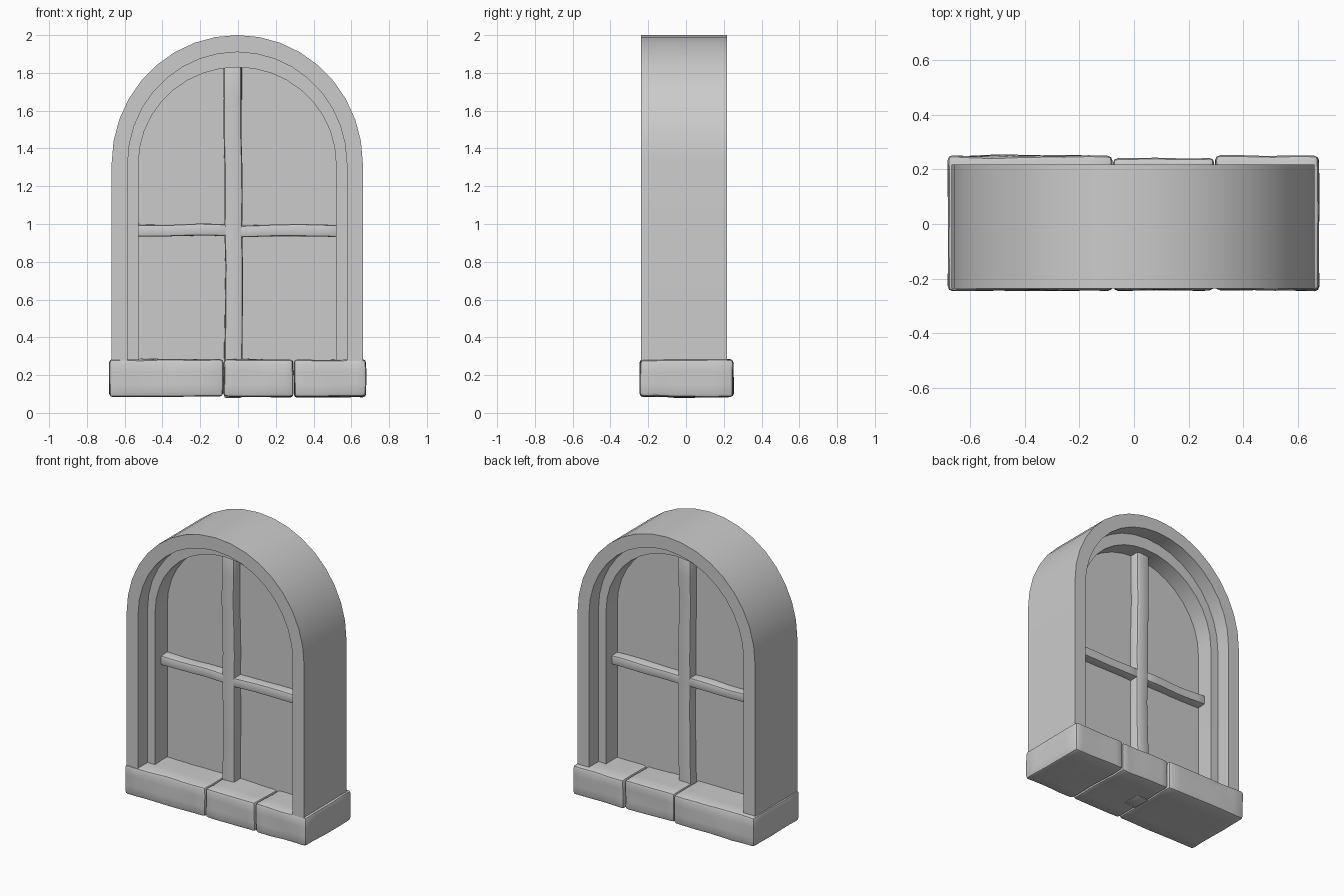
import bpy, bmesh, math
from mathutils import Vector, noise

if "Cube" in bpy.data.objects:
    bpy.data.objects.remove(bpy.data.objects["Cube"])

CX = -0.004      # arch centre line
SPRING = 1.32    # height where the arch starts
FOOT = 0.2       # frame foot, hidden inside the sill


def finish(name, bm, angle=35, bevel=0.0):
    bmesh.ops.recalc_face_normals(bm, faces=bm.faces)
    me = bpy.data.meshes.new(name)
    bm.to_mesh(me)
    bm.free()
    ob = bpy.data.objects.new(name, me)
    bpy.context.collection.objects.link(ob)
    bpy.ops.object.select_all(action='DESELECT')
    ob.select_set(True)
    bpy.context.view_layer.objects.active = ob
    if bevel:
        m = ob.modifiers.new("soft_edges", 'BEVEL')
        m.width = bevel
        m.segments = 2
        m.limit_method = 'ANGLE'
        m.angle_limit = math.radians(50)
        bpy.ops.object.modifier_apply(modifier=m.name)
    bpy.ops.object.shade_smooth_by_angle(angle=math.radians(angle))
    return ob


def arch(half, rise, y, n=18):
    """Points of one arch line, foot to foot."""
    pts = [Vector((CX - half, y, FOOT))]
    for i in range(n + 1):
        a = math.pi * (1 - i / n)
        pts.append(Vector((CX + half * math.cos(a), y, SPRING + rise * math.sin(a))))
    pts.append(Vector((CX + half, y, FOOT)))
    return pts


def rough_box(name, lo, hi, cuts, amount, freq, bevel):
    """Hand-cut block: box with slices along each axis, gently warped."""
    bm = bmesh.new()
    bmesh.ops.create_cube(bm, size=1)
    lo, hi = Vector(lo), Vector(hi)
    for v in bm.verts:
        v.co = Vector([lo[i] + (v.co[i] + 0.5) * (hi[i] - lo[i]) for i in range(3)])
    for axis in range(3):
        for k in range(1, cuts[axis] + 1):
            co, no = Vector((0, 0, 0)), Vector((0, 0, 0))
            co[axis] = lo[axis] + (hi[axis] - lo[axis]) * k / (cuts[axis] + 1)
            no[axis] = 1
            bmesh.ops.bisect_plane(bm, geom=bm.verts[:] + bm.edges[:] + bm.faces[:],
                                   plane_co=co, plane_no=no)
    for v in bm.verts:
        d = noise.noise_vector(v.co * freq + Vector((3.1, 7.7, 1.3)))
        v.co += Vector([d[i] * amount[i] for i in range(3)])
    return finish(name, bm, 40, bevel)


# Stepped arched frame: a cross-section swept along the arch
OUTER, MIDDLE, INNER = (0.665, 0.68), (0.58, 0.59), (0.523, 0.51)
section = [(OUTER, -0.237), (MIDDLE, -0.237), (MIDDLE, -0.135), (INNER, -0.135),
           (INNER, 0.115), (MIDDLE, 0.115), (MIDDLE, 0.217), (OUTER, 0.217)]
bm = bmesh.new()
rows = [[bm.verts.new(p) for p in arch(h, r, y)] for (h, r), y in section]
for j, a in enumerate(rows):
    b = rows[(j + 1) % len(rows)]
    for i in range(len(a) - 1):
        bm.faces.new((a[i], a[i + 1], b[i + 1], b[i]))
for end in (0, -1):
    bm.faces.new([r[end] for r in rows])
finish("arched_frame", bm)

# Window pane
bm = bmesh.new()
bm.faces.new([bm.verts.new(p) for p in arch(0.53, 0.517, -0.005)])
finish("pane", bm)

# Wooden glazing bars, the upright runs down through the sill
rough_box("upright_bar", (-0.072, -0.075, 0.078), (0.022, 0.058, 1.84),
          (0, 0, 9), (0.012, 0.006, 0.0), 2.5, 0.014)
for name, x0, x1, z in (("left_crossbar", -0.535, -0.06, 0.968),
                        ("right_crossbar", 0.01, 0.525, 0.963)):
    rough_box(name, (x0, -0.072, z - 0.031), (x1, 0.055, z + 0.031),
              (5, 0, 0), (0.0, 0.006, 0.009), 4, 0.01)

# Three sill stones
for name, x0, x1, y1 in (("left_sill_stone", -0.682, -0.079, 0.25),
                         ("middle_sill_stone", -0.077, 0.294, 0.241),
                         ("right_sill_stone", 0.298, 0.678, 0.25)):
    rough_box(name, (x0, -0.243, 0.086), (x1, y1, 0.283),
              (6, 4, 2), (0.004, 0.007, 0.007), 6, 0.018)
